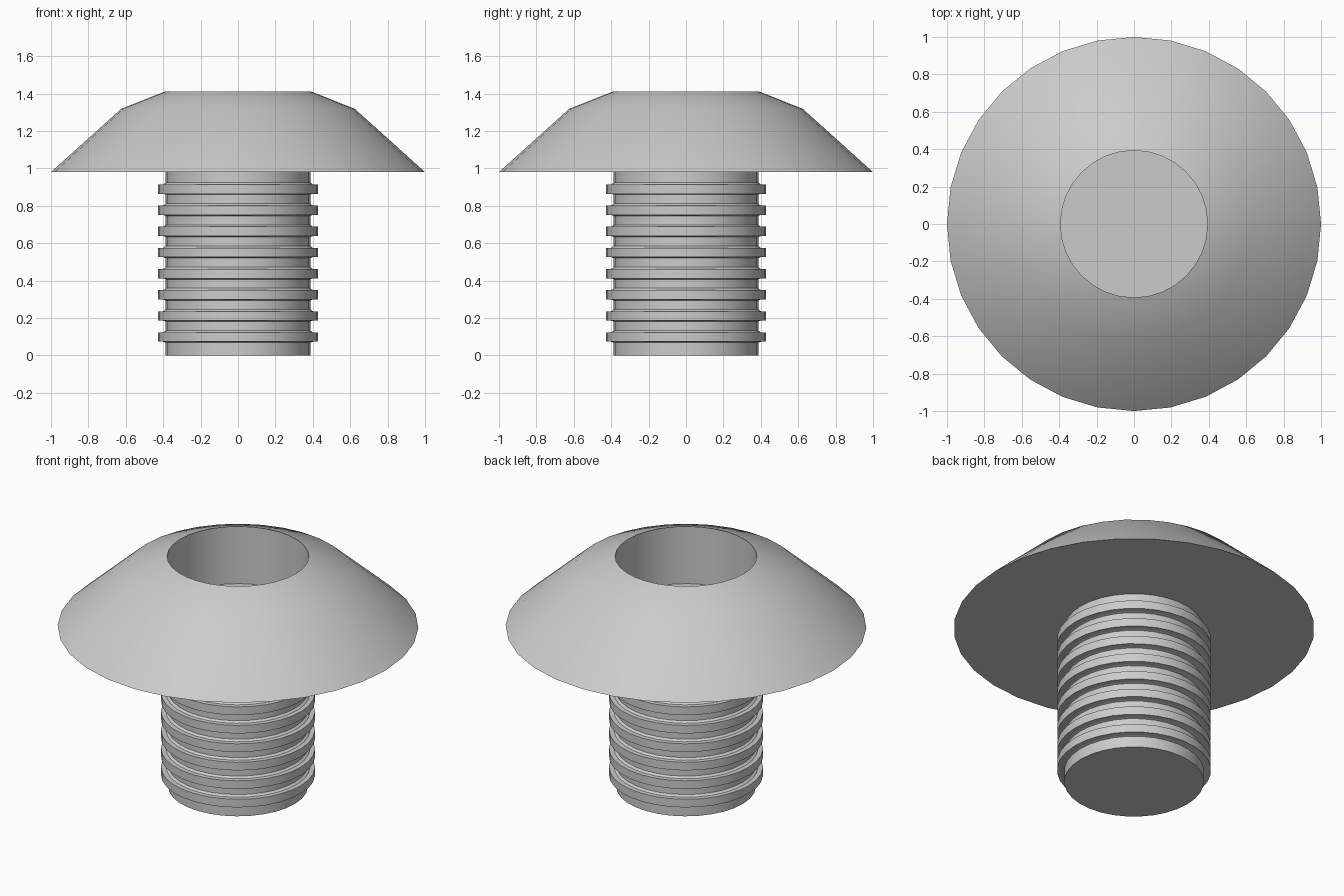
import bpy, bmesh, math

if "Cube" in bpy.data.objects:
    bpy.data.objects.remove(bpy.data.objects["Cube"])

SIDES = 32

steel = bpy.data.materials.new("grey_steel")
steel.diffuse_color = (0.6, 0.6, 0.6, 1)
steel.use_nodes = True
steel.node_tree.nodes["Principled BSDF"].inputs["Base Color"].default_value = steel.diffuse_color


def lathe(name, profile):
    """Revolve (radius, height) points around z; close ends with flat caps."""
    bm = bmesh.new()
    rings = []
    for r, z in profile:
        rings.append([bm.verts.new((r * math.cos(2 * math.pi * i / SIDES),
                                    r * math.sin(2 * math.pi * i / SIDES), z))
                      for i in range(SIDES)])
    for low, high in zip(rings, rings[1:]):
        for i in range(SIDES):
            j = (i + 1) % SIDES
            bm.faces.new((low[i], low[j], high[j], high[i]))
    bm.faces.new(rings[0][::-1])
    bm.faces.new(rings[-1])
    bmesh.ops.recalc_face_normals(bm, faces=bm.faces[:])
    mesh = bpy.data.meshes.new(name)
    bm.to_mesh(mesh)
    bm.free()
    mesh.materials.append(steel)
    obj = bpy.data.objects.new(name, mesh)
    bpy.context.collection.objects.link(obj)
    bpy.ops.object.select_all(action='DESELECT')
    obj.select_set(True)
    bpy.context.view_layer.objects.active = obj
    bpy.ops.object.shade_smooth_by_angle(angle=math.radians(30))
    return obj


# Domed head with a round blind socket
lathe("head", [(1.0, 0.98), (0.625, 1.318), (0.393, 1.41), (0.393, 1.06)])

# Shank with eight evenly spaced square thread ridges
CORE, RIDGE, PITCH = 0.387, 0.427, 0.113
profile = [(CORE, 0.0)]
for k in range(8):
    z = 0.073 + k * PITCH
    profile += [(CORE, z - 0.005), (0.4, z), (RIDGE, z),
                (RIDGE, z + 0.05), (0.4, z + 0.05), (CORE, z + 0.06)]
profile.append((CORE, 0.985))
lathe("threaded_shank", profile)
